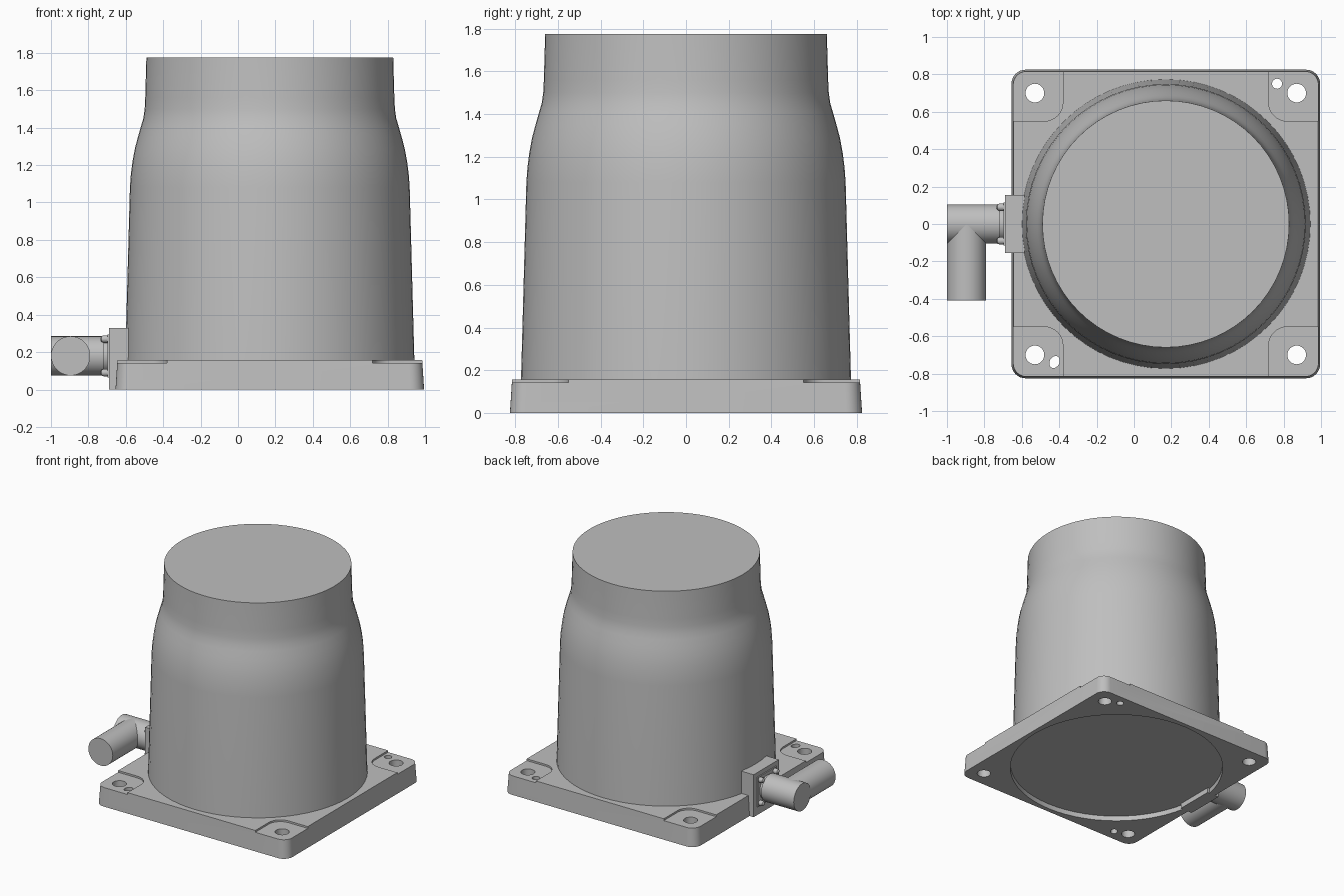
import bpy, bmesh, math
from mathutils import Matrix, Vector

if "Cube" in bpy.data.objects:
    bpy.data.objects.remove(bpy.data.objects["Cube"], do_unlink=True)

CX = 0.17          # axis of the plate and body
PIPE_Z = 0.18      # height of the side connector

grey = bpy.data.materials.new("plain grey")
grey.use_nodes = True
colour = (0.52, 0.52, 0.52, 1)
grey.diffuse_color = colour
bsdf = grey.node_tree.nodes["Principled BSDF"]
bsdf.inputs["Base Color"].default_value = colour
bsdf.inputs["Roughness"].default_value = 0.6


def finish(name, bm):
    bmesh.ops.recalc_face_normals(bm, faces=bm.faces)
    mesh = bpy.data.meshes.new(name)
    bm.to_mesh(mesh)
    bm.free()
    mesh.materials.append(grey)
    obj = bpy.data.objects.new(name, mesh)
    bpy.context.collection.objects.link(obj)
    smooth(obj)
    return obj


def smooth(obj):
    for p in obj.data.polygons:
        p.use_smooth = True
    obj.data.set_sharp_from_angle(angle=math.radians(32))


def loft(name, rings):
    """Skin a stack of equal-length point rings and cap both ends."""
    bm = bmesh.new()
    rows = [[bm.verts.new(p) for p in ring] for ring in rings]
    n = len(rows[0])
    for a, b in zip(rows, rows[1:]):
        for i in range(n):
            j = (i + 1) % n
            bm.faces.new((a[i], a[j], b[j], b[i]))
    bm.faces.new(rows[0][::-1])
    bm.faces.new(rows[-1])
    return finish(name, bm)


def circle(r, z, x=0, y=0, n=64):
    return [(x + r * math.cos(math.tau * i / n), y + r * math.sin(math.tau * i / n), z)
            for i in range(n)]


def rounded_square(cx, cy, half, radius, z, steps=8):
    pts = []
    for q, (sx, sy) in enumerate(((1, 1), (-1, 1), (-1, -1), (1, -1))):
        for k in range(steps + 1):
            a = math.pi / 2 * (q + k / steps)
            pts.append((cx + sx * (half - radius) + radius * math.cos(a),
                        cy + sy * (half - radius) + radius * math.sin(a), z))
    return pts


def rod(name, start, end, r, n=40):
    start, end = Vector(start), Vector(end)
    rot = Vector((0, 0, 1)).rotation_difference(end - start).to_matrix().to_4x4()
    obj = loft(name, [circle(r, 0, n=n), circle(r, (end - start).length, n=n)])
    obj.data.transform(Matrix.Translation(start) @ rot)
    return obj


def box(name, lo, hi):
    bm = bmesh.new()
    bmesh.ops.create_cube(bm, size=1)
    for v in bm.verts:
        v.co = [l + (c + 0.5) * (h - l) for c, l, h in zip(v.co, lo, hi)]
    return finish(name, bm)


def cut(target, cutter):
    cutter.hide_render = True
    mod = target.modifiers.new("cut", "BOOLEAN")
    mod.operation, mod.solver, mod.object = "DIFFERENCE", "EXACT", cutter
    bpy.context.view_layer.objects.active = target
    bpy.ops.object.modifier_apply(modifier=mod.name)
    bpy.data.objects.remove(cutter, do_unlink=True)


# Base plate with slightly drafted sides
plate = loft("base_plate", [rounded_square(CX, 0, 0.825, 0.075, 0),
                            rounded_square(CX, 0, 0.815, 0.07, 0.157)])

# Shallow corner pockets and bolt holes
for sx in (-1, 1):
    for sy in (-1, 1):
        px, py = CX + sx * 0.75, sy * 0.75
        cut(plate, loft("pocket_cutter", [rounded_square(px, py, 0.2, 0.1, 0.143),
                                          rounded_square(px, py, 0.2, 0.1, 0.25)]))
        hx, hy = CX + sx * 0.70, sy * 0.70
        cut(plate, rod("bolt_cutter", (hx, hy, -0.1), (hx, hy, 0.3), 0.05, 32))

# Dowel hole and dowel slot in opposite corners
cut(plate, rod("dowel_cutter", (0.765, 0.75, -0.1), (0.765, 0.75, 0.3), 0.027, 24))
slot = rod("slot_cutter", (0, 0, -0.1), (0, 0, 0.3), 0.026, 24)
slot.data.transform(Matrix.Translation((-0.425, -0.738, 0))
                    @ Matrix.Rotation(math.radians(-30), 4, "Z")
                    @ Matrix.Diagonal((1, 1.3, 1, 1)))
cut(plate, slot)

# Round recess underneath
cut(plate, loft("recess_cutter", [circle(0.79, -0.1, CX), circle(0.79, 0.04, CX)]))
smooth(plate)

# Main body: drafted skirt, rounded shoulder, narrow neck
profile = [(0.776, 0.1), (0.773, 0.16), (0.748, 1.08), (0.743, 1.15), (0.734, 1.22),
           (0.721, 1.29), (0.705, 1.35), (0.688, 1.41), (0.676, 1.45),
           (0.669, 1.50), (0.666, 1.56), (0.660, 1.775)]
loft("main_body", [circle(r, z, CX) for r, z in profile])

# Side connector: mounting block, socket plate and elbow
box("connector_block", (-0.69, -0.155, 0), (-0.585, 0.155, 0.33))
box("socket_plate", (-0.699, -0.115, PIPE_Z - 0.115), (-0.685, 0.115, PIPE_Z + 0.115))
rod("socket_neck", (-0.725, 0, PIPE_Z), (-0.69, 0, PIPE_Z), 0.092)
rod("elbow_stub", (-1, 0, PIPE_Z), (-0.72, 0, PIPE_Z), 0.105)
rod("elbow_outlet", (-0.895, 0, PIPE_Z), (-0.895, -0.41, PIPE_Z), 0.105)

# Four domed socket screws
for sy in (-1, 1):
    for sz in (-1, 1):
        screw = loft("socket_screw", [circle(r, h, n=16) for r, h in
                                      ((0.02, 0), (0.02, 0.02), (0.016, 0.032), (0.007, 0.038))])
        screw.data.transform(Matrix.Translation((-0.697, sy * 0.09, PIPE_Z + sz * 0.09))
                             @ Matrix.Rotation(-math.pi / 2, 4, "Y"))
